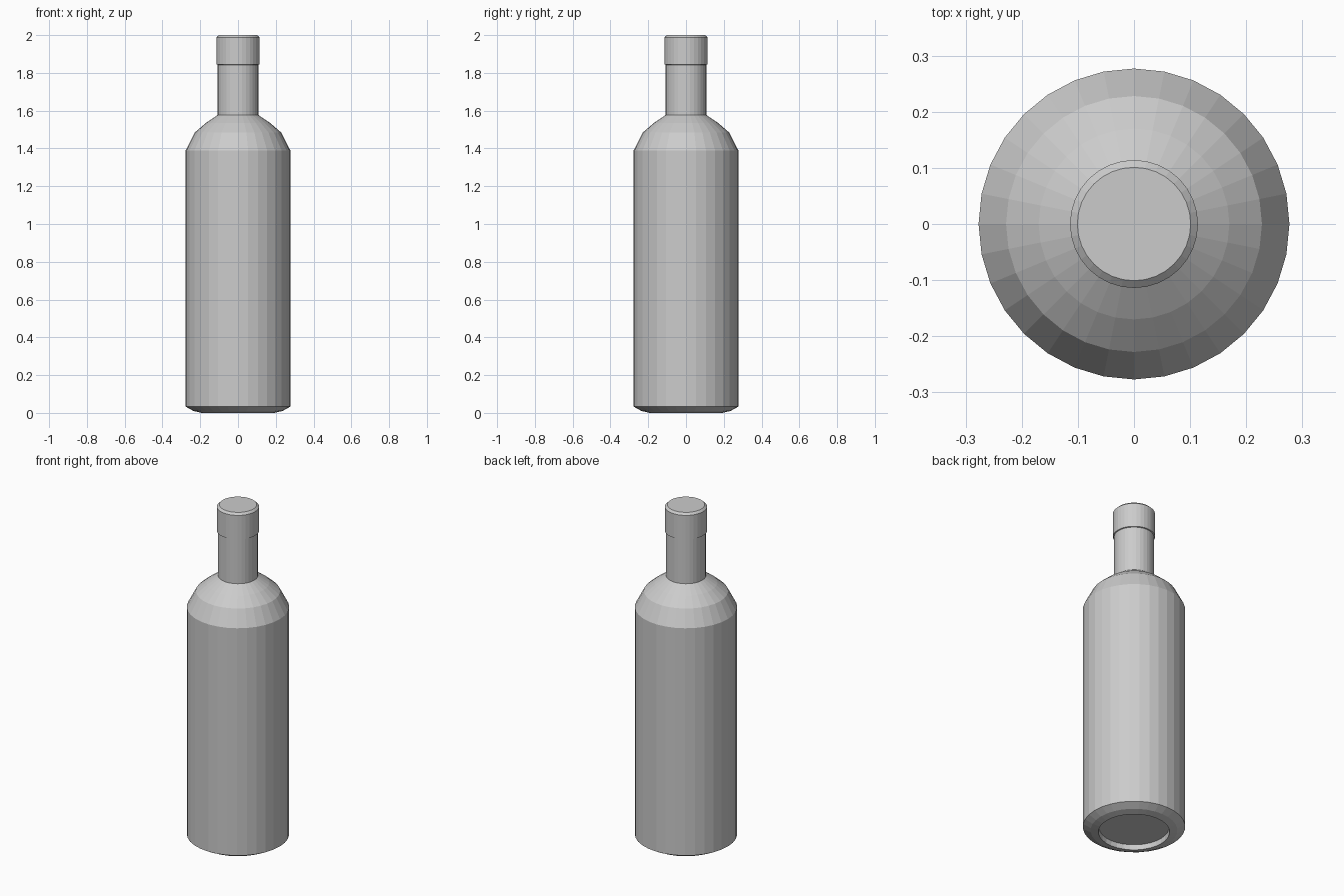
import bpy
import bmesh
from math import cos, sin, tau

SIDES = 32

cube = bpy.data.objects.get("Cube")
if cube:
    bpy.data.objects.remove(cube, do_unlink=True)

grey = bpy.data.materials.new("plain grey")
grey.use_nodes = True
grey.diffuse_color = (0.6, 0.6, 0.6, 1)
grey.node_tree.nodes["Principled BSDF"].inputs["Base Color"].default_value = grey.diffuse_color


def lathe(name, profile):
    """Turn a (radius, height) profile, listed bottom to top, and cap both ends."""
    bm = bmesh.new()
    rings = [[bm.verts.new((r * cos(tau * i / SIDES), r * sin(tau * i / SIDES), z))
              for i in range(SIDES)] for r, z in profile]
    for low, high in zip(rings, rings[1:]):
        for i in range(SIDES):
            j = (i + 1) % SIDES
            bm.faces.new((low[i], low[j], high[j], high[i]))
    bm.faces.new(rings[0][::-1])
    bm.faces.new(rings[-1])
    mesh = bpy.data.meshes.new(name)
    bm.to_mesh(mesh)
    bm.free()
    mesh.materials.append(grey)
    obj = bpy.data.objects.new(name, mesh)
    bpy.context.collection.objects.link(obj)
    return obj


# Body with recessed base, chamfered foot and sloping shoulder
lathe("bottle_body", [
    (0.19, 0.03), (0.193, 0.0), (0.235, 0.01), (0.277, 0.033),
    (0.277, 1.39), (0.228, 1.485), (0.17, 1.535), (0.108, 1.577),
    (0.108, 1.845)])

# Stopper sleeve, slightly wider than the neck, with a bevelled rim
lathe("bottle_cap", [(0.108, 1.843), (0.114, 1.845), (0.114, 1.988), (0.101, 2.0)])
